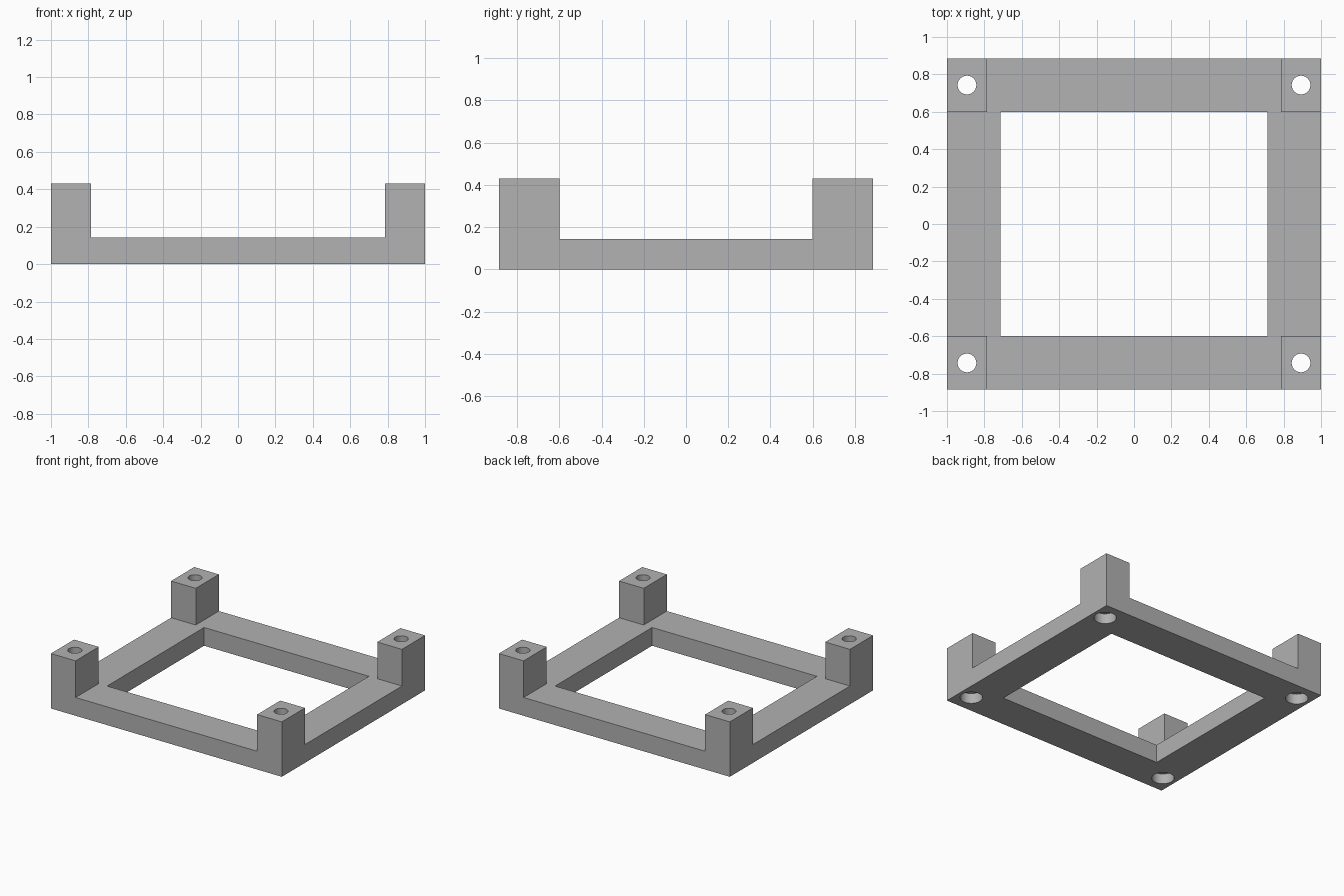
import bpy
import bmesh
from mathutils import Matrix, Vector

cube = bpy.data.objects.get("Cube")
if cube:
    bpy.data.objects.remove(cube, do_unlink=True)

HALF_X, HALF_Y = 1.0, 0.886
RAIL, POST = 0.286, 0.214          # rail width, post width along x
BASE_H, POST_H = 0.143, 0.43
HOLE_X, HOLE_Y = 0.893, 0.743
HOLE_R, BORE_R, BORE_DEPTH = 0.05, 0.08, 0.08

grey = bpy.data.materials.new("plain grey")
grey.use_nodes = True
colour = (0.445, 0.445, 0.445, 1)
grey.diffuse_color = colour
grey.node_tree.nodes["Principled BSDF"].inputs["Base Color"].default_value = colour


def make_object(name, bm):
    mesh = bpy.data.meshes.new(name)
    bm.to_mesh(mesh)
    bm.free()
    mesh.materials.append(grey)
    obj = bpy.data.objects.new(name, mesh)
    bpy.context.collection.objects.link(obj)
    return obj


def add_box(bm, low, high):
    low, high = Vector(low), Vector(high)
    place = Matrix.Translation((low + high) / 2) @ Matrix.Diagonal((*(high - low), 1))
    bmesh.ops.create_cube(bm, size=1, matrix=place)


def add_cylinder(bm, x, y, bottom, top, radius):
    bmesh.ops.create_cone(bm, cap_ends=True, segments=48, radius1=radius, radius2=radius,
                          depth=top - bottom,
                          matrix=Matrix.Translation((x, y, (bottom + top) / 2)))


def box_object(name, low, high):
    bm = bmesh.new()
    add_box(bm, low, high)
    return make_object(name, bm)


def apply_boolean(target, other, operation):
    mod = target.modifiers.new(operation.lower(), 'BOOLEAN')
    mod.operation = operation
    mod.solver = 'EXACT'
    mod.object = other
    bpy.context.view_layer.objects.active = target
    bpy.ops.object.modifier_apply(modifier=mod.name)
    bpy.data.objects.remove(other, do_unlink=True)


# Rectangular base with an open middle
frame = box_object("mounting_frame", (-HALF_X, -HALF_Y, 0), (HALF_X, HALF_Y, BASE_H))
opening = box_object("opening_cutter", (RAIL - HALF_X, RAIL - HALF_Y, -1),
                     (HALF_X - RAIL, HALF_Y - RAIL, 1))
apply_boolean(frame, opening, 'DIFFERENCE')

corners = [(sx, sy) for sx in (-1, 1) for sy in (-1, 1)]

# Corner posts, flush with the outside of the base
bm = bmesh.new()
for sx, sy in corners:
    xs = sorted((sx * HALF_X, sx * (HALF_X - POST)))
    ys = sorted((sy * HALF_Y, sy * (HALF_Y - RAIL)))
    add_box(bm, (xs[0], ys[0], 0), (xs[1], ys[1], POST_H))
apply_boolean(frame, make_object("corner_posts", bm), 'UNION')

# Screw holes through the posts, then wider recesses underneath
for name, radius, bottom, top in (("screw_holes", HOLE_R, -0.1, 0.6),
                                  ("screw_head_recesses", BORE_R, -0.1, BORE_DEPTH)):
    bm = bmesh.new()
    for sx, sy in corners:
        add_cylinder(bm, sx * HOLE_X, sy * HOLE_Y, bottom, top, radius)
    apply_boolean(frame, make_object(name, bm), 'DIFFERENCE')

# Smooth hole walls, sharp box edges
bpy.ops.object.select_all(action='DESELECT')
frame.select_set(True)
bpy.context.view_layer.objects.active = frame
bpy.ops.object.shade_smooth_by_angle(angle=0.6)
